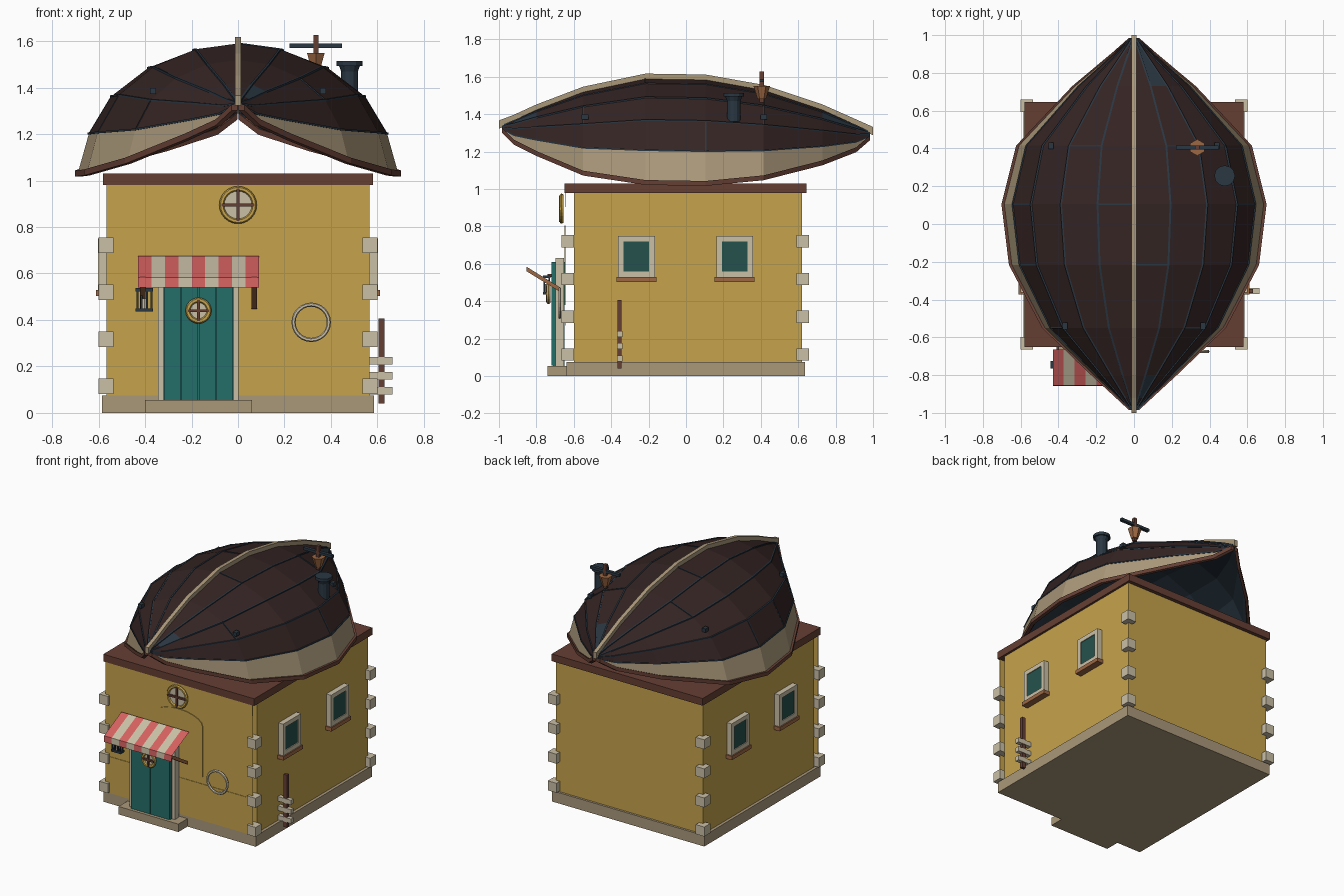
import bpy, bmesh, math
from mathutils import Vector, Matrix

if "Cube" in bpy.data.objects:
    bpy.data.objects.remove(bpy.data.objects["Cube"], do_unlink=True)


def material(name, r, g, b):
    def linear(c):
        c /= 255
        return c / 12.92 if c < 0.04 else ((c + 0.055) / 1.055) ** 2.4
    colour = (linear(r), linear(g), linear(b), 1)
    mat = bpy.data.materials.new(name)
    mat.use_nodes = True
    mat.diffuse_color = colour
    mat.node_tree.nodes["Principled BSDF"].inputs["Base Color"].default_value = colour
    return mat


ochre = material("ochre plaster", 198, 163, 76)
tan = material("tan", 170, 152, 122)
cream = material("cream", 203, 192, 167)
maroon = material("maroon wood", 101, 63, 52)
tar = material("dark hull", 52, 36, 35)
teal = material("door teal", 36, 110, 106)
glass = material("window teal", 37, 82, 76)
slate = material("slate", 42, 55, 66)
red = material("awning red", 214, 98, 96)
copper = material("copper wood", 156, 103, 67)


def finish(name, bm, *mats, normals=True):
    if normals:
        bmesh.ops.recalc_face_normals(bm, faces=bm.faces)
    mesh = bpy.data.meshes.new(name)
    bm.to_mesh(mesh)
    bm.free()
    for m in mats:
        mesh.materials.append(m)
    obj = bpy.data.objects.new(name, mesh)
    bpy.context.collection.objects.link(obj)
    return obj


def box(name, xs, ys, zs, mat):
    bm = bmesh.new()
    bmesh.ops.create_cube(bm, size=1)
    for v in bm.verts:
        v.co = [sum(e) / 2 + c * abs(e[1] - e[0]) for c, e in zip(v.co, (xs, ys, zs))]
    return finish(name, bm, mat)


def block(name, x, y, z, w, d, h, mat):
    return box(name, (x - w / 2, x + w / 2), (y - d / 2, y + d / 2), (z - h / 2, z + h / 2), mat)


def cylinder(name, centre, r1, r2, depth, mat, sides=12, facing_front=False):
    bm = bmesh.new()
    bmesh.ops.create_cone(bm, cap_ends=True, segments=sides, radius1=r1, radius2=r2, depth=depth)
    if facing_front:
        bm.transform(Matrix.Rotation(math.pi / 2, 4, "X"))
    bm.transform(Matrix.Translation(centre))
    return finish(name, bm, mat)


def loft(name, rings, mats, rule=lambda row, seg: 0):
    """Skin closed rings of points; rule picks the material of each face."""
    bm = bmesh.new()
    rows = [[bm.verts.new(p) for p in ring] for ring in rings]
    n = len(rows[0])
    for r in range(len(rows) - 1):
        for s in range(n):
            t = (s + 1) % n
            f = bm.faces.new((rows[r][s], rows[r][t], rows[r + 1][t], rows[r + 1][s]))
            f.material_index = rule(r, s)
    bm.faces.new(rows[0])
    bm.faces.new(rows[-1])
    return finish(name, bm, *mats)


def bar(name, path, u, v, mat):
    u, v = Vector(u), Vector(v)
    rings = [[Vector(p) + a * u + b * v for a, b in ((-1, -1), (1, -1), (1, 1), (-1, 1))]
             for p in path]
    return loft(name, rings, [mat])


def hoop(name, x, y, z, radius, tube, mat):
    bpy.ops.mesh.primitive_torus_add(location=(x, y, z), rotation=(math.pi / 2, 0, 0),
                                     major_radius=radius, minor_radius=tube,
                                     major_segments=24, minor_segments=6)
    obj = bpy.context.object
    obj.name = name
    obj.data.materials.append(mat)


# House body
box("plinth", (-0.585, 0.585), (-0.64, 0.635), (0, 0.075), tan)
box("walls", (-0.565, 0.565), (-0.6, 0.62), (0.02, 0.985), ochre)
box("front_wall", (-0.565, 0.565), (-0.645, -0.643), (0.075, 0.98), ochre)
box("eaves_slab", (-0.58, 0.58), (-0.65, 0.645), (0.98, 1.03), maroon)
box("front_step", (-0.4, 0.06), (-0.74, -0.63), (0, 0.055), tan)
box("upper_band", (-0.565, 0.565), (-0.648, -0.645), (0.905, 0.98), ochre)
box("lower_band", (-0.565, 0.565), (-0.648, -0.645), (0.27, 0.33), ochre)

# Arched plaster panel
outline = [(-0.182, 0.38), (0.182, 0.38)]
outline += [(0.182 * math.cos(a), 0.73 + 0.075 * math.sin(a))
            for a in [math.pi * i / 10 for i in range(11)]]
loft("arch_panel", [[(x, y, z) for x, z in outline] for y in (-0.645, -0.65)], [ochre])

# Corner stones
for side in (-1, 1):
    for y in (-0.632, 0.625):
        for row in range(4):
            block("corner_stone", side * 0.568, y, 0.115 + row * 0.202, 0.066, 0.066, 0.066, cream)

# Side windows
for side in (-1, 1):
    for y in (-0.265, 0.26):
        block("window_pane", side * 0.575, y, 0.64, 0.042, 0.14, 0.165, glass)
        for e in (-1, 1):
            block("window_stile", side * 0.58, y + e * 0.083, 0.64, 0.044, 0.03, 0.22, cream)
            block("window_rail", side * 0.58, y, 0.64 + e * 0.095, 0.044, 0.14, 0.03, cream)
        block("window_sill", side * 0.583, y, 0.517, 0.055, 0.215, 0.026, copper)

# Door with planks and frame
for i in range(4):
    block("door_plank", -0.2825 + i * 0.075, -0.7, 0.333, 0.072, 0.04, 0.555, teal)
box("door_backing", (-0.32, -0.02), (-0.71, -0.65), (0.055, 0.61), teal)
for x in (-0.332, -0.01):
    block("door_jamb", x, -0.675, 0.34, 0.026, 0.045, 0.57, cream)
block("door_lintel", -0.171, -0.675, 0.62, 0.345, 0.045, 0.025, cream)


# Round windows
def porthole(x, y, z, radius):
    cylinder("porthole_pane", (x, y + 0.005, z), radius, radius, 0.012, cream, 24, True)
    hoop("porthole_rim", x, y, z, radius, 0.011, ochre)
    block("porthole_bar", x, y - 0.006, z, 0.012, 0.016, radius * 2, maroon)
    block("porthole_bar", x, y - 0.006, z, radius * 2, 0.016, 0.012, maroon)


porthole(0, -0.665, 0.895, 0.07)
porthole(-0.17, -0.735, 0.44, 0.045)

# Striped awning and its struts
bm = bmesh.new()
profile = [(-0.665, 0.675), (-0.855, 0.582), (-0.857, 0.54)]
columns = [[bm.verts.new((-0.43 + i * 0.0578, y, z)) for y, z in profile] for i in range(10)]
for i in range(9):
    for k in range(2):
        a, b = columns[i], columns[i + 1]
        bm.faces.new((a[k], a[k + 1], b[k + 1], b[k])).material_index = i % 2
finish("awning", bm, red, cream, normals=False)
for x in (-0.41, 0.07):
    bar("awning_strut", [(x, -0.67, 0.46), (x, -0.852, 0.572)], (0.011, 0, 0), (0, 0, 0.012), copper)

# Lantern
for z in (0.443, 0.53):
    block("lantern_plate", -0.403, -0.745, z, 0.076, 0.04, 0.014, slate)
for dx in (-0.03, -0.012, 0.012, 0.03):
    for dy in (-0.014, 0.014):
        block("lantern_post", -0.403 + dx, -0.745 + dy, 0.487, 0.008, 0.008, 0.09, slate)
cylinder("lantern_candle", (-0.403, -0.745, 0.47), 0.01, 0.01, 0.045, cream, 8)
box("lantern_bracket", (-0.41, -0.396), (-0.74, -0.645), (0.53, 0.545), maroon)

# Life ring
hoop("life_ring", 0.315, -0.675, 0.39, 0.076, 0.009, cream)

# Mooring post beside the wall
block("mooring_post", 0.618, -0.355, 0.223, 0.026, 0.022, 0.365, maroon)
for z in (0.225, 0.16, 0.095):
    block("post_rope", 0.615, -0.355, z, 0.1, 0.03, 0.032, cream)

# Overturned boat: y, half width, gunwale height, keel height
stations = [(-0.985, 0.015, 1.315, 1.34), (-0.92, 0.085, 1.25, 1.37), (-0.8, 0.215, 1.19, 1.425),
            (-0.55, 0.475, 1.085, 1.52), (-0.217, 0.65, 1.035, 1.59), (0.105, 0.69, 1.03, 1.585),
            (0.415, 0.612, 1.06, 1.53), (0.73, 0.315, 1.14, 1.425), (0.91, 0.1, 1.21, 1.345),
            (0.985, 0.015, 1.275, 1.305)]
section = [(0, 1), (0.28, 0.955), (0.56, 0.82), (0.79, 0.6), (0.93, 0.31), (1, 0)]


def hull_point(station, k, side, inset=0):
    y, w, low, high = station
    fx, fz = section[k]
    return Vector((side * fx * w * (1 - inset), y, low + fz * (high - low) * (1 - inset)))


def hull_ring(st):
    def half(inset):
        return ([hull_point(st, k, -1, inset) for k in range(5, 0, -1)]
                + [hull_point(st, k, 1, inset) for k in range(6)])
    return half(0) + half(0.035)[::-1]


def hull_colour(row, seg):
    if seg in (10, 21):
        return 3
    if 10 < seg < 21:
        return 2
    if seg in (0, 9):
        return 1
    return 2 if seg == 6 and row in (1, 7, 8) else 0


loft("boat_hull", [hull_ring(s) for s in stations], [tar, tan, slate, maroon], hull_colour)
keel = [Vector((0, s[0], s[3] + 0.005)) for s in stations]
keel[0].y, keel[-1].y = -1, 1
bar("keel", keel, (0.013, 0, 0), (0, 0, 0.022), tan)
for side in (-1, 1):
    bar("gunwale", [hull_point(s, 5, side) for s in stations], (0.012, 0, 0), (0, 0, 0.013), maroon)
    for k in range(1, 5):
        bar("plank_seam", [hull_point(s, k, side) for s in stations],
            (0.005, 0, 0), (0, 0, 0.004), slate)

# Butt joints between planks: station, strake, side
joints = [(6, 1, -1), (6, 1, 1), (6, 2, 1), (5, 0, -1), (5, 3, -1), (5, 3, 1),
          (4, 0, 1), (4, 3, -1), (3, 2, 1), (3, 3, -1)]
for row, k, side in joints:
    ends = [hull_point(stations[row], k + e, side) for e in (0, 1)]
    bar("butt_joint", ends, (0, 0.004, 0), (0, 0, 0.004), slate)

# Hull bolts
for side in (-1, 1):
    for x, y in ((0.365, -0.54), (0.44, 0.415)):
        block("hull_bolt", side * x, y, 1.385, 0.026, 0.035, 0.026, slate)

# Chimney
cylinder("chimney_pipe", (0.48, 0.255, 1.43), 0.036, 0.036, 0.14, slate)
cylinder("chimney_cap", (0.48, 0.255, 1.504), 0.055, 0.055, 0.02, slate)
cylinder("chimney_collar", (0.48, 0.255, 1.482), 0.036, 0.045, 0.024, slate)

# Propeller on its hub
cylinder("propeller_hub", (0.335, 0.405, 1.515), 0.022, 0.044, 0.07, copper, 6)
block("propeller_shaft", 0.335, 0.405, 1.545, 0.022, 0.022, 0.165, maroon)
block("propeller_blade", 0.335, 0.405, 1.58, 0.225, 0.022, 0.018, slate)
